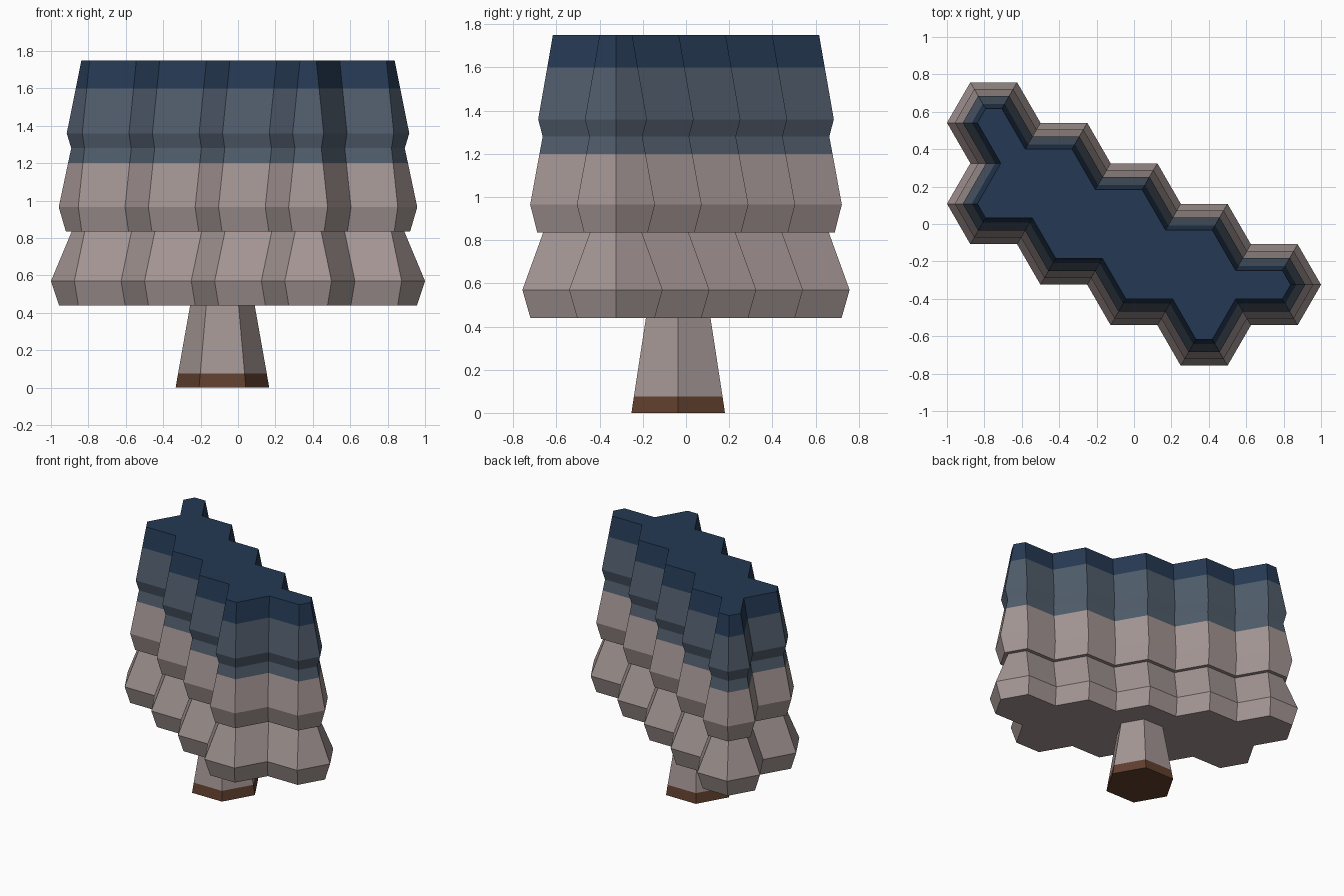
import bpy, bmesh, math
from mathutils import Vector

cube = bpy.data.objects.get("Cube")
if cube:
    bpy.data.objects.remove(cube, do_unlink=True)

R = 0.25                       # hexagon cell radius
H = R * math.sqrt(3) / 2       # hexagon half height


def material(name, rgb):
    m = bpy.data.materials.new(name)
    m.use_nodes = True
    m.diffuse_color = (*rgb, 1)
    m.node_tree.nodes["Principled BSDF"].inputs["Base Color"].default_value = (*rgb, 1)
    return m


stone = material("pale stone", (0.37, 0.305, 0.296))
slate = material("slate blue", (0.080, 0.107, 0.147))
navy = material("dark navy", (0.0185, 0.0409, 0.0865))
brown = material("earth brown", (0.117, 0.051, 0.027))


def hexagon(cx, cy):
    return [Vector((cx + R * math.cos(math.radians(60 * i)),
                    cy + R * math.sin(math.radians(60 * i)))) for i in range(6)]


def cluster_outline(centers):
    """Counter-clockwise outline of touching hexagons: keep edges used only once."""
    key = lambda p: (round(p.x, 3), round(p.y, 3))
    edges = {}
    for c in centers:
        pts = hexagon(*c)
        for a, b in zip(pts, pts[1:] + pts[:1]):
            edges[key(a), key(b)] = (a, b)
    border = {a: pts for (a, b), pts in edges.items() if (b, a) not in edges}
    start = k = next(iter(border))
    loop = []
    while True:
        a, b = border[k]
        loop.append(a)
        k = key(b)
        if k == start:
            return loop


def inset(loop, d):
    """Move every side of the outline inward by d."""
    out = []
    for i, p in enumerate(loop):
        e1 = (p - loop[i - 1]).normalized()
        e2 = (loop[(i + 1) % len(loop)] - p).normalized()
        n1, n2 = Vector((-e1.y, e1.x)), Vector((-e2.y, e2.x))
        out.append(p + (n1 + n2) * d / (1 + n1.dot(n2)))
    return out


def loft(name, loop, profile, mats, bands):
    """Stack inset outlines (inset, z); bands lists (upper z limit, slot)."""
    bm = bmesh.new()
    rings = [[bm.verts.new((p.x, p.y, z)) for p in inset(loop, d)] for d, z in profile]
    n = len(loop)
    bm.faces.new(rings[0][::-1])
    bm.faces.new(rings[-1])
    for lo, hi in zip(rings, rings[1:]):
        for i in range(n):
            j = (i + 1) % n
            bm.faces.new((lo[i], lo[j], hi[j], hi[i]))
    for f in bm.faces:
        z = sum(v.co.z for v in f.verts) / len(f.verts)
        f.material_index = next(s for top, s in bands if z <= top)
    mesh = bpy.data.meshes.new(name)
    bm.to_mesh(mesh)
    bm.free()
    for m in mats:
        mesh.materials.append(m)
    ob = bpy.data.objects.new(name, mesh)
    bpy.context.collection.objects.link(ob)
    return ob


# Diagonal strip of nine cells, two per column and one at the right end
centers = []
for col in range(5):
    for row in range(2 if col < 4 else 1):
        centers.append((-3 * R + 1.5 * R * col, 2.5 * H - H * col - 2 * H * row))

# Tiered rock body with slate upper slopes and a navy cap
body_profile = [(0.037, 0.44), (0.0, 0.57), (0.096, 0.835), (0.069, 0.835),
                (0.036, 0.965), (0.079, 1.2), (0.094, 1.28), (0.073, 1.36),
                (0.115, 1.6), (0.141, 1.75)]
loft("hex_cluster_body", cluster_outline(centers), body_profile,
     [stone, slate, navy], [(1.2, 0), (1.6, 1), (9, 2)])

# Tapered stem under the middle of the cells, with a brown foot
mid = [sum(c[k] for c in centers) / len(centers) for k in range(2)]
loft("stem", hexagon(*mid), [(0.0, 0.0), (0.011, 0.075), (0.067, 0.44)],
     [brown, stone], [(0.075, 0), (9, 1)])
